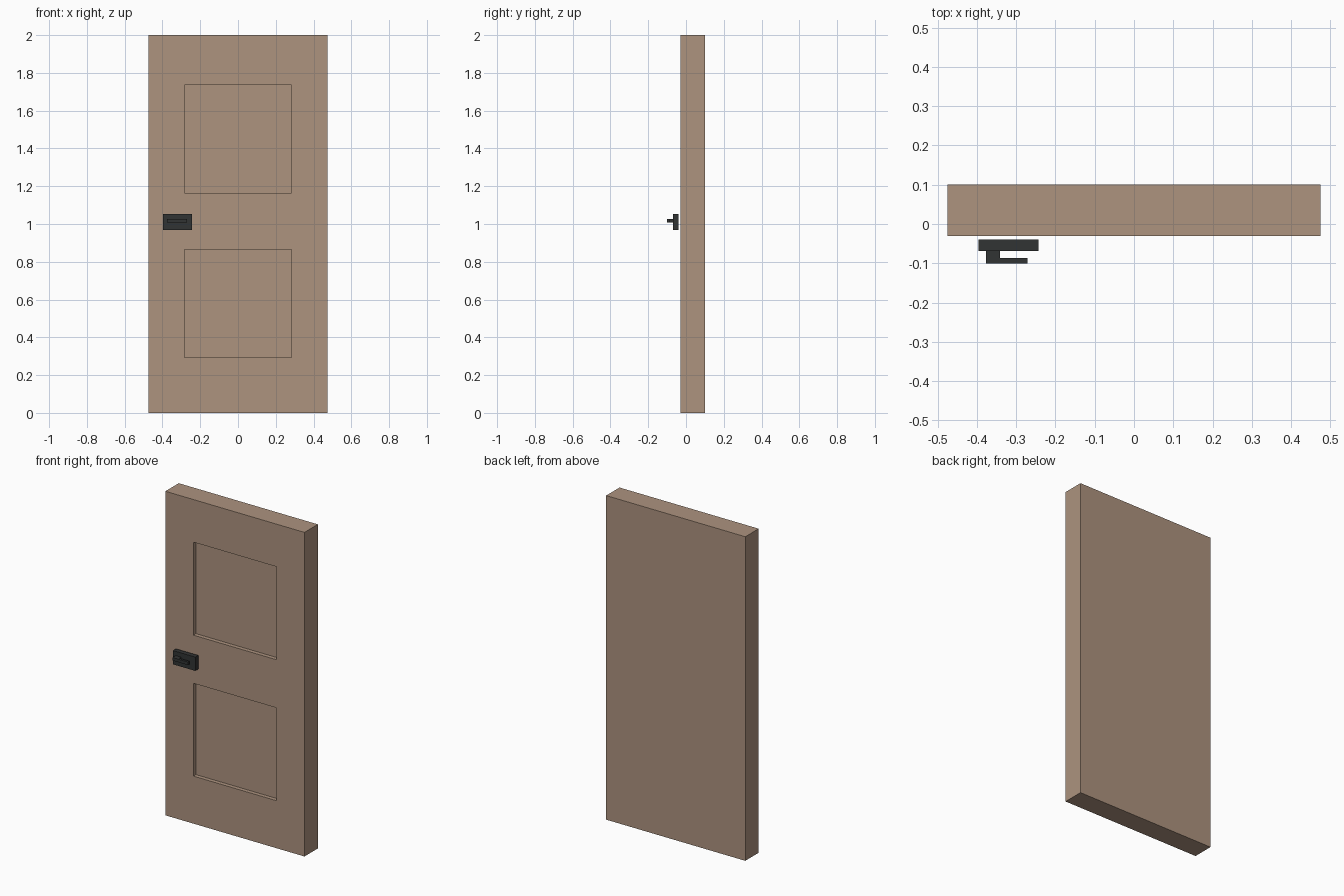
import bpy, bmesh
from mathutils import Vector, Matrix

if "Cube" in bpy.data.objects:
    bpy.data.objects.remove(bpy.data.objects["Cube"])


def material(name, rgb):
    m = bpy.data.materials.new(name)
    m.diffuse_color = (*rgb, 1)
    m.use_nodes = True
    m.node_tree.nodes["Principled BSDF"].inputs["Base Color"].default_value = m.diffuse_color
    return m


def finish(bm, name, mat):
    bmesh.ops.recalc_face_normals(bm, faces=bm.faces)
    me = bpy.data.meshes.new(name)
    bm.to_mesh(me)
    bm.free()
    me.materials.append(mat)
    ob = bpy.data.objects.new(name, me)
    bpy.context.collection.objects.link(ob)
    return ob


def box(lo, hi):
    bm = bmesh.new()
    lo, hi = Vector(lo), Vector(hi)
    bmesh.ops.create_cube(bm, size=1, matrix=Matrix.Translation((lo + hi) / 2)
                          @ Matrix.Diagonal((*(hi - lo), 1)))
    return bm


wood = material("brown_wood", (0.418, 0.292, 0.212))
metal = material("black_metal", (0.031, 0.033, 0.033))

# Door slab with two square panels sunk into the front
FRONT, DEPTH, PANEL_X = -0.03, 0.025, 0.284
PANELS = [(0.293, 0.866), (1.163, 1.737)]
bm = box((-0.475, FRONT, 0), (0.475, 0.10, 2))
cuts = [((x, 0, 0), (1, 0, 0)) for x in (-PANEL_X, PANEL_X)]
cuts += [((0, 0, z), (0, 0, 1)) for pair in PANELS for z in pair]
for co, no in cuts:
    bmesh.ops.bisect_plane(bm, geom=bm.verts[:] + bm.edges[:] + bm.faces[:],
                           plane_co=co, plane_no=no)
sunk = []
for f in bm.faces:
    c = f.calc_center_median()
    if (abs(c.y - FRONT) < 1e-4 and abs(c.x) < PANEL_X
            and any(a < c.z < b for a, b in PANELS)):
        sunk.append(f)
for f in sunk:
    # Walls around the panel come from extruding it inward
    new = bmesh.ops.extrude_face_region(bm, geom=[f])["geom"]
    verts = [v for v in new if isinstance(v, bmesh.types.BMVert)]
    bmesh.ops.translate(bm, verts=verts, vec=(0, DEPTH, 0))
bmesh.ops.delete(bm, geom=[f for f in sunk if f.is_valid], context='FACES_ONLY')
finish(bm, "door_slab", wood)

# Handle plate, standing just clear of the door
finish(box((-0.396, -0.069, 0.968), (-0.243, -0.04, 1.053)), "handle_plate", metal)

# L-shaped lever: stem and grip as one profile seen from above
bm = bmesh.new()
profile = [(-0.377, -0.069), (-0.377, -0.10), (-0.271, -0.10),
           (-0.271, -0.086), (-0.341, -0.086), (-0.341, -0.069)]
face = bm.faces.new([bm.verts.new((x, y, 1.008)) for x, y in profile])
new = bmesh.ops.extrude_face_region(bm, geom=[face])["geom"]
bmesh.ops.translate(bm, verts=[v for v in new if isinstance(v, bmesh.types.BMVert)],
                    vec=(0, 0, 0.019))
finish(bm, "handle_lever", metal)
